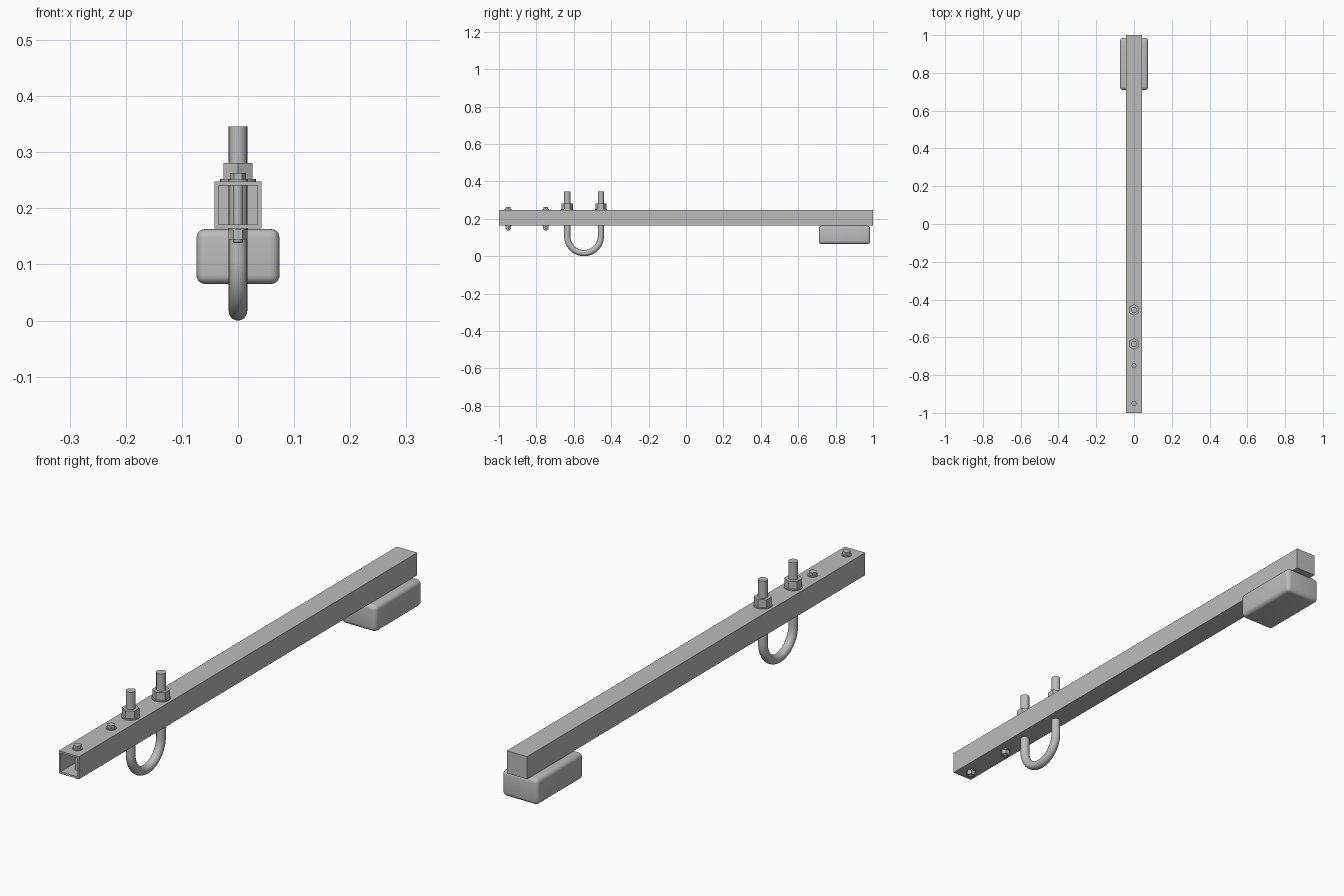
import bpy, bmesh, math
from mathutils import Vector

cube = bpy.data.objects.get("Cube")
if cube:
    bpy.data.objects.remove(cube, do_unlink=True)

steel = bpy.data.materials.new("grey steel")
steel.use_nodes = True
GREY = (0.5, 0.5, 0.5, 1)
steel.diffuse_color = GREY
steel.node_tree.nodes["Principled BSDF"].inputs["Base Color"].default_value = GREY

TOP, BOTTOM = 0.248, 0.164  # tube top and underside


def finish(name, bm, smooth=True):
    bmesh.ops.recalc_face_normals(bm, faces=bm.faces)
    mesh = bpy.data.meshes.new(name)
    bm.to_mesh(mesh)
    bm.free()
    mesh.materials.append(steel)
    ob = bpy.data.objects.new(name, mesh)
    bpy.context.collection.objects.link(ob)
    if smooth:
        bpy.ops.object.select_all(action='DESELECT')
        ob.select_set(True)
        bpy.context.view_layer.objects.active = ob
        bpy.ops.object.shade_smooth_by_angle(angle=math.radians(35))
    return ob


def box(x, y0, y1, z0, z1):
    bm = bmesh.new()
    bmesh.ops.create_cube(bm, size=1)
    for v in bm.verts:
        v.co = (v.co.x * 2 * x, y0 if v.co.y < 0 else y1, z0 if v.co.z < 0 else z1)
    return bm


def cylinder(name, y, radius, z0, z1, sides=24, turn=0.0, chamfer=0.0):
    """Upright prism; a chamfer trims the rim of its ends."""
    bm = bmesh.new()
    rings = [(z0, radius - chamfer), (z0 + chamfer, radius),
             (z1 - chamfer, radius), (z1, radius - chamfer)]
    if not chamfer:
        rings = [(z0, radius), (z1, radius)]
    loops = []
    for z, r in rings:
        angles = [turn + math.tau * i / sides for i in range(sides)]
        loops.append([bm.verts.new((r * math.cos(a), y + r * math.sin(a), z)) for a in angles])
    for low, high in zip(loops, loops[1:]):
        for i in range(sides):
            j = (i + 1) % sides
            bm.faces.new((low[i], low[j], high[j], high[i]))
    bm.faces.new(loops[0])
    bm.faces.new(loops[-1])
    return finish(name, bm)


# Square tube: open at the front, closed at the back
bm = box(0.042, -1, 1, BOTTOM, TOP)
bm.normal_update()
front = min(bm.faces, key=lambda f: f.calc_center_median().y)
bmesh.ops.inset_region(bm, faces=[front], thickness=0.01)
inner = bmesh.ops.extrude_face_region(bm, geom=[front])["geom"]
bmesh.ops.translate(bm, vec=Vector((0, 1.985, 0)),
                    verts=[g for g in inner if isinstance(g, bmesh.types.BMVert)])
if front.is_valid:
    bmesh.ops.delete(bm, geom=[front], context='FACES_ONLY')
finish("square_tube", bm, smooth=False)

# Rounded block under the back end
bm = box(0.074, 0.71, 0.985, 0.065, 0.163)
bmesh.ops.bevel(bm, geom=bm.edges[:], offset=0.016, segments=5, profile=0.5, affect='EDGES')
finish("rounded_block", bm)

# U-bolt: round rod swept along a U
MID, HALF, ROD = -0.545, 0.09, 0.0165
bend = HALF + ROD
path = [(MID - HALF, 0.346)]
for i in range(33):
    a = math.pi * (1 + i / 32)
    path.append((MID + HALF * math.cos(a), bend + HALF * math.sin(a)))
path.append((MID + HALF, 0.346))
bm = bmesh.new()
rings = []
for i, (y, z) in enumerate(path):
    a = math.pi * (1 + min(max(i - 1, 0), 32) / 32)
    out = Vector((0, math.cos(a), math.sin(a)))
    rings.append([bm.verts.new(Vector((0, y, z)) + ROD * (
        out * math.cos(t) + Vector((1, 0, 0)) * math.sin(t)))
        for t in [math.tau * k / 24 for k in range(24)]])
for r0, r1 in zip(rings, rings[1:]):
    for k in range(24):
        n = (k + 1) % 24
        bm.faces.new((r0[k], r0[n], r1[n], r1[k]))
bm.faces.new(rings[0])
bm.faces.new(rings[-1])
finish("u_bolt", bm)

# Washers and hex nuts on the U-bolt legs
for side, y in (("front", MID - HALF), ("back", MID + HALF)):
    cylinder(side + "_u_bolt_washer", y, 0.032, TOP, TOP + 0.004)
    cylinder(side + "_u_bolt_nut", y, 0.03, TOP + 0.004, 0.281, 6, math.pi / 6)

# Small through bolts: shank, head, nut and washers
for side, y in (("front", -0.95), ("back", -0.75)):
    cylinder(side + "_bolt_shank", y, 0.009, 0.138, TOP + 0.002, chamfer=0.002)
    cylinder(side + "_bolt_washer", y, 0.018, TOP, TOP + 0.003)
    cylinder(side + "_bolt_head", y, 0.0145, TOP + 0.003, 0.263, 6)
    cylinder(side + "_nut_washer", y, 0.018, BOTTOM - 0.003, BOTTOM)
    cylinder(side + "_bolt_nut", y, 0.0165, 0.144, BOTTOM - 0.003, 6)
